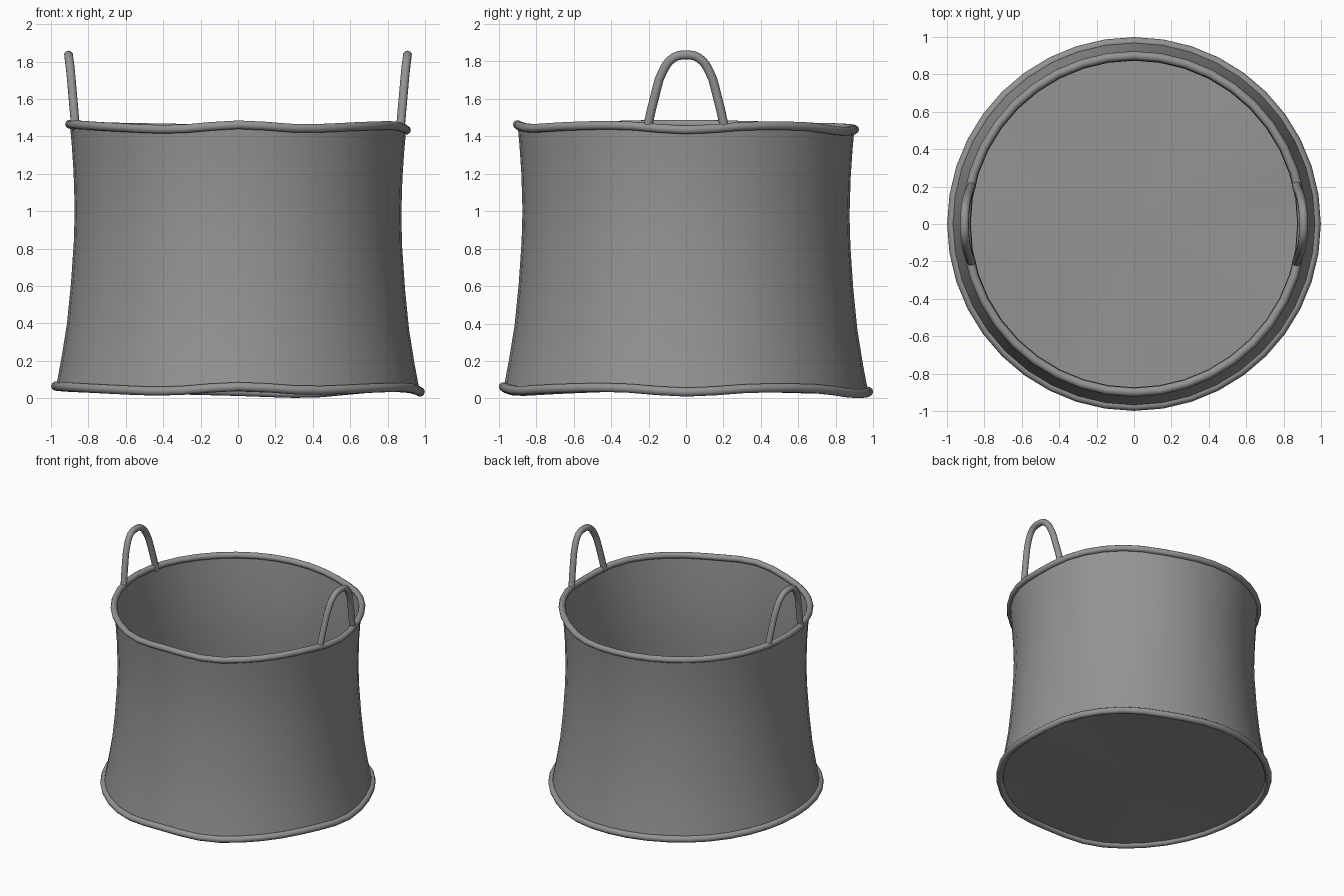
import bpy, math

if "Cube" in bpy.data.objects:
    bpy.data.objects.remove(bpy.data.objects["Cube"])

SEG = 40
# Height of the wavy hoop, every 22.5 degrees starting from +x
WAVE = [.034, .055, .052, .026, .036, .045, .05, .058,
        .065, .06, .048, .038, .062, .042, .053, .058]

grey = bpy.data.materials.new("dark_grey")
grey.diffuse_color = (.295, .295, .295, 1)
grey.use_nodes = True
grey.node_tree.nodes["Principled BSDF"].inputs["Base Color"].default_value = grey.diffuse_color


def wave(a):
    """Smooth periodic interpolation of the hoop height."""
    t = (a % math.tau) / math.tau * 16
    i, f = int(t), t - int(t)
    p, q, r, s = (WAVE[(i + k) % 16] for k in (-1, 0, 1, 2))
    return q + .5 * f * (r - p + f * (2*p - 5*q + 4*r - s + f * (3*(q - r) + s - p)))


def select(ob):
    bpy.context.collection.objects.link(ob)
    bpy.ops.object.select_all(action='DESELECT')
    ob.select_set(True)
    bpy.context.view_layer.objects.active = ob


def mesh_object(name, verts, faces):
    me = bpy.data.meshes.new(name)
    me.from_pydata(verts, [], faces)
    me.update()
    me.materials.append(grey)
    select(bpy.data.objects.new(name, me))
    bpy.ops.object.shade_smooth_by_angle(angle=math.radians(45))


def tube(name, points, radius, cyclic=False, smooth=False):
    """Round tube along a path, converted to a mesh."""
    cu = bpy.data.curves.new(name, 'CURVE')
    cu.dimensions = '3D'
    cu.bevel_depth = radius
    cu.bevel_resolution = 3
    cu.use_fill_caps = not cyclic
    cu.resolution_u = 3
    cu.materials.append(grey)
    sp = cu.splines.new('BEZIER' if smooth else 'POLY')
    if smooth:
        sp.bezier_points.add(len(points) - 1)
        for bp, p in zip(sp.bezier_points, points):
            bp.co = p
            bp.handle_left_type = bp.handle_right_type = 'AUTO'
    else:
        sp.points.add(len(points) - 1)
        for pt, p in zip(sp.points, points):
            pt.co = (*p, 1)
    sp.use_cyclic_u = cyclic
    select(bpy.data.objects.new(name, cu))
    bpy.ops.object.convert(target='MESH')
    bpy.ops.object.shade_smooth_by_angle(angle=math.radians(50))


def ring(radius, z):
    """Circle of points that follows the wave."""
    angles = [math.tau * i / SEG for i in range(SEG)]
    return [(radius * math.cos(a), radius * math.sin(a), z + wave(a)) for a in angles]


# Flared fabric wall
profile = [(.972, 0), (.944, .15), (.915, .33), (.893, .55), (.878, .77),
           (.873, .94), (.879, 1.14), (.889, 1.29), (.899, 1.4)]
verts = [v for r, z in profile for v in ring(r, z)]
faces = [(j*SEG + i, j*SEG + (i+1) % SEG, (j+1)*SEG + (i+1) % SEG, (j+1)*SEG + i)
         for j in range(len(profile) - 1) for i in range(SEG)]
mesh_object("basket_wall", verts, faces)

# Floor
mesh_object("basket_floor", ring(.972, 0) + [(0, 0, .048)],
            [((i+1) % SEG, i, SEG) for i in range(SEG)])

# Rolled hoops at the bottom and the top
tube("bottom_hoop", ring(.974, 0), .025, cyclic=True)
tube("top_rim", ring(.900, 1.4), .024, cyclic=True)

# Upright loop handles, leaning slightly outwards
half = [(.868, .207, 1.44), (.882, .17, 1.6), (.896, .12, 1.755), (.904, .065, 1.82)]
for name, s in (("right_handle", 1), ("left_handle", -1)):
    path = half + [(.906, 0, 1.834)] + [(x, -y, z) for x, y, z in reversed(half)]
    tube(name, [(s * x, y, z) for x, y, z in path], .024, smooth=True)
